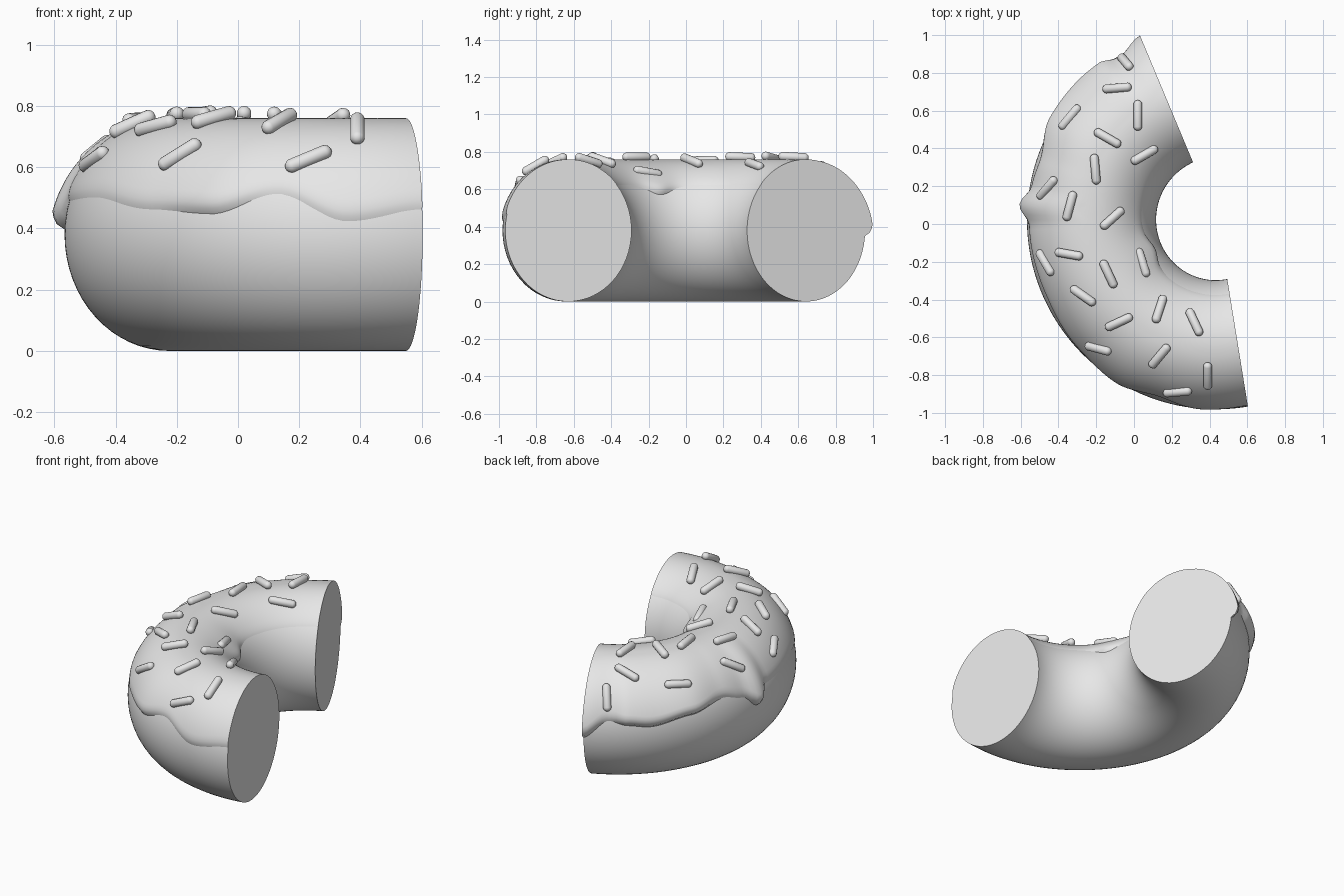
import bpy, bmesh, math
from mathutils import Vector

cube = bpy.data.objects.get("Cube")
if cube:
    bpy.data.objects.remove(cube, do_unlink=True)

CX, CY, ZC = 0.445, 0.01, 0.38      # ring centre and tube height
TUBE_W, TUBE_H = 0.342, 0.38        # tube half width and half height
START, END = 112.7, 279.2           # sweep of the ring in degrees

grey = bpy.data.materials.new("plain_grey")
grey.use_nodes = True
grey.diffuse_color = (0.8, 0.8, 0.8, 1)
grey.node_tree.nodes["Principled BSDF"].inputs["Base Color"].default_value = (0.8, 0.8, 0.8, 1)

# Per angle: icing thickness on the outside, and where its lower lip sits
DRIPS = [(112, .05, -5), (121, .012, 12), (127, .05, 8), (134, .05, 6), (148, .06, 12),
         (161, .018, 20), (169, .012, 14), (175, .055, 2), (181, .014, 16), (203, .01, 18),
         (223, .014, 12), (238, .03, 10), (251, .012, 20), (265, .014, 6), (280, .01, 12)]


def drip(phi):
    for (p0, d0, e0), (p1, d1, e1) in zip(DRIPS, DRIPS[1:]):
        if phi <= p1:
            f = (phi - p0) / (p1 - p0)
            f = f * f * (3 - 2 * f)
            return d0 + (d1 - d0) * f, e0 + (e1 - e0) * f
    return DRIPS[-1][1:]


def ring_radius(phi):
    return 0.685 - 0.038 * (phi - START) / (END - START)


def tube_point(phi, t, offset=0.0):
    p, a = math.radians(phi), math.radians(t)
    r = ring_radius(phi) + (TUBE_W + offset) * math.cos(a)
    return Vector((CX + r * math.cos(p), CY + r * math.sin(p),
                   ZC + (TUBE_H + offset * 0.5) * math.sin(a)))


def dough_section(phi):
    return [tube_point(phi, i * 360 / 64) for i in range(64)]


def icing_section(phi):
    thick, lip = drip(phi)
    flap = math.exp(-((phi - 203) / 13) ** 2)
    inner, inner_lip = 0.004 + 0.03 * flap, 142 + 8 * flap
    points = []
    for i in range(49):
        s = i / 48
        t = lip + (inner_lip - lip) * s
        rise = math.sqrt(min(1, s / 0.06)) * math.sqrt(min(1, (1 - s) / 0.06))
        fade = max(0, 1 - s / 0.55) ** 0.8 * thick + max(0, s - 0.6) / 0.4 * inner
        points.append(tube_point(phi, t, rise * (fade + 0.002) - 0.002))
    return points


def add_object(name, mesh):
    ob = bpy.data.objects.new(name, mesh)
    bpy.context.collection.objects.link(ob)
    return ob


def finish(bm, name, angle):
    bmesh.ops.recalc_face_normals(bm, faces=bm.faces)
    mesh = bpy.data.meshes.new(name)
    bm.to_mesh(mesh)
    bm.free()
    mesh.materials.append(grey)
    mesh.shade_smooth()
    mesh.set_sharp_from_angle(angle=math.radians(angle))
    return mesh


def sweep(name, section, steps=110):
    """Loft closed sections along the ring and cap both cut ends."""
    bm = bmesh.new()
    loops = [[bm.verts.new(p) for p in section(START + (END - START) * k / steps)]
             for k in range(steps + 1)]
    n = len(loops[0])
    for a, b in zip(loops, loops[1:]):
        for i in range(n):
            j = (i + 1) % n
            bm.faces.new((a[i], a[j], b[j], b[i]))
    bm.faces.new(loops[0])
    bm.faces.new(loops[-1])
    return add_object(name, finish(bm, name, 45))


sweep("dough", dough_section)
sweep("icing", icing_section)


# Sprinkles: one shared capsule laid along the top surface
def height(x, y):
    dx, dy = x - CX, y - CY
    phi = math.degrees(math.atan2(dy, dx)) % 360
    q = math.hypot(dx, dy) - ring_radius(phi)
    width = TUBE_W + (drip(phi)[0] * 0.7 if q > 0 else 0)
    return ZC + TUBE_H * math.sqrt(max(0.05, 1 - (q / width) ** 2))


bm = bmesh.new()
bmesh.ops.create_uvsphere(bm, u_segments=14, v_segments=9, radius=0.024)
for v in bm.verts:
    v.co.z += math.copysign(0.057, v.co.z)
capsule = finish(bm, "sprinkle", 60)

# x, y and heading in degrees
SPRINKLES = [(-.045, .857, -50), (-.09, .72, 5), (-.34, .565, 50), (.02, .575, 90),
             (-.14, .455, -30), (.055, .365, 30), (-.205, .29, -85), (-.46, .19, 50),
             (-.34, .095, 75), (-.115, .03, 42), (-.345, -.16, -10), (-.47, -.205, -60),
             (-.135, -.265, -65), (.045, -.205, -72), (-.27, -.38, -35), (.135, -.45, 72),
             (-.08, -.52, 25), (.32, -.52, -65), (-.19, -.66, -15), (.135, -.70, 50),
             (.39, -.805, 90), (.23, -.89, 5)]
for k, (x, y, heading) in enumerate(SPRINKLES):
    h = 0.02
    gx = (height(x + h, y) - height(x - h, y)) / (2 * h)
    gy = (height(x, y + h) - height(x, y - h)) / (2 * h)
    c, s = math.cos(math.radians(heading)), math.sin(math.radians(heading))
    along = Vector((c, s, gx * c + gy * s))
    normal = Vector((-gx, -gy, 1)).normalized()
    ob = add_object(f"sprinkle_{k + 1}", capsule)
    ob.location = Vector((x, y, height(x, y))) + Vector((0, 0, 0.014 * normal.z))
    ob.rotation_mode = 'QUATERNION'
    ob.rotation_quaternion = along.to_track_quat('Z', 'Y')
